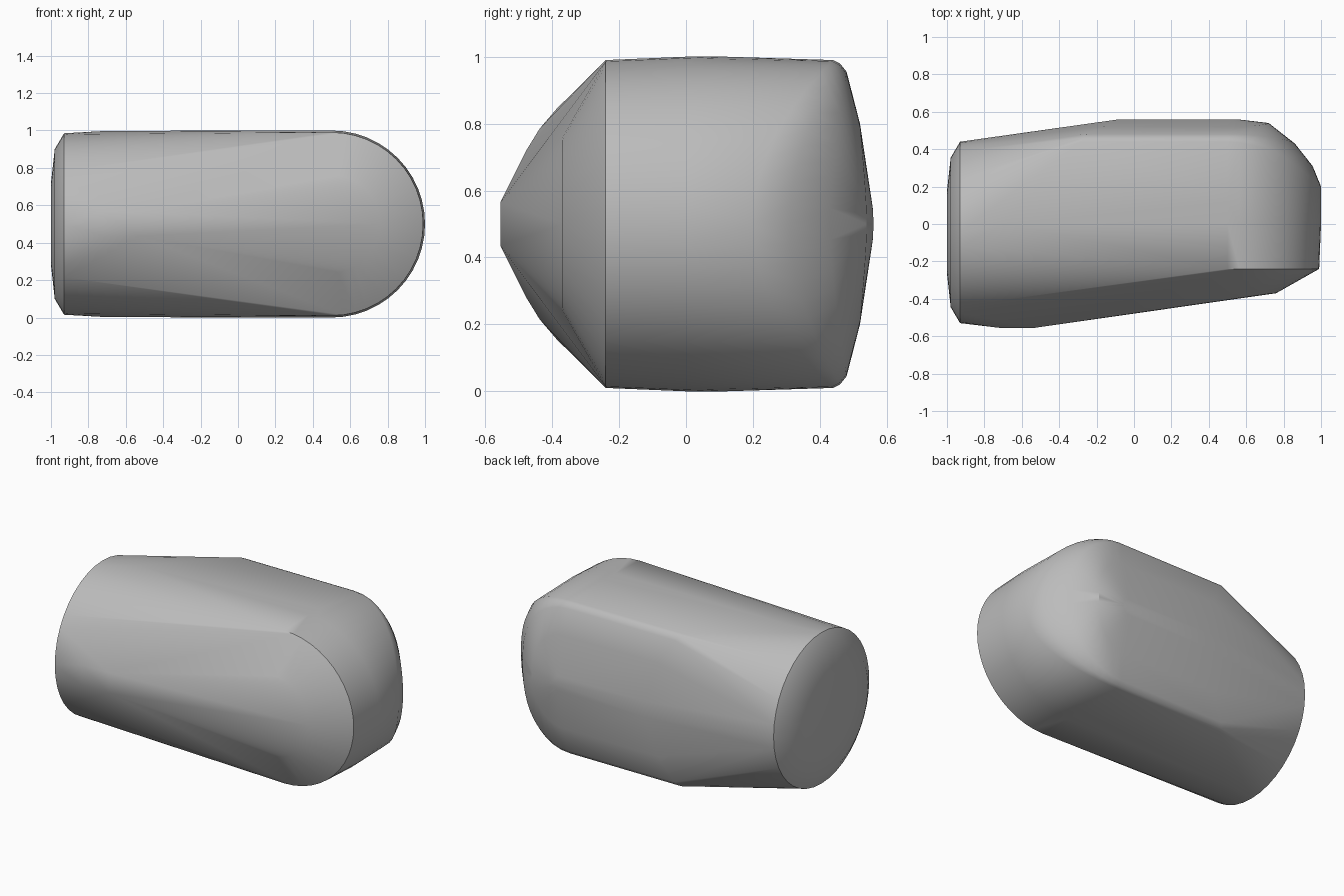
import bpy
import bmesh
import math

cube = bpy.data.objects.get("Cube")
if cube:
    bpy.data.objects.remove(cube, do_unlink=True)

MID = 0.5      # height of the long axis
CENTRE_X = 0.5  # centre of the rounded end
points = []


def arc(radius, y, steps=24):
    """Half circle around the rounded end, facing +x."""
    for i in range(steps + 1):
        a = math.pi * (i / steps - 0.5)
        points.append((CENTRE_X + radius * math.cos(a), y, MID + radius * math.sin(a)))


def ring(x, radius, y=-0.045, steps=40):
    """Full circle around the long axis."""
    for i in range(steps):
        a = math.tau * i / steps
        points.append((x, y + radius * math.cos(a), MID + radius * math.sin(a)))


def pair(x, y, offset):
    """Two points mirrored about the long axis."""
    points.extend([(x, y, MID + offset), (x, y, MID - offset)])


# Domed circular end
ring(-1.0, 0.22)
ring(-0.98, 0.40)
ring(-0.93, 0.485)

# Rounded end: shallow front face and its rim
arc(0.26, -0.37)
arc(0.49, -0.24)
arc(0.50, 0.0)

# Rounded end: back corner, tighter at mid height than at top and bottom
side = [(0.50, 0.20), (0.455, 0.31), (0.36, 0.43), (0.22, 0.54), (0.05, 0.56)]
top = [(0.49, 0.44), (0.48, 0.46), (0.455, 0.48), (0.30, 0.52), (0.05, 0.558)]
STEPS = 24
for i in range(STEPS + 1):
    a = math.pi * (i / STEPS - 0.5)
    blend = math.sin(a) ** 2
    for (r0, y0), (r1, y1) in zip(side, top):
        r = r0 + (r1 - r0) * blend
        y = y0 + (y1 - y0) * blend
        points.append((CENTRE_X + r * math.cos(a), y, MID + r * math.sin(a)))

# Bowed edge where the back starts to taper
for r, y in top:
    pair(-0.09 - 0.4 * r * r * 2, y, r)

# Front bulge and the widest lines of the top and bottom
for x in (-0.72, -0.53):
    pair(x, -0.555, 0.065)
pair(-0.70, 0.0, 0.498)
pair(0.50, 0.12, 0.50)

# Skin all the guide curves with one convex shell
bm = bmesh.new()
for p in points:
    bm.verts.new(p)
bmesh.ops.remove_doubles(bm, verts=bm.verts, dist=0.002)
hull = bmesh.ops.convex_hull(bm, input=bm.verts)
unused = {g for g in hull["geom_interior"] + hull["geom_unused"]
          if isinstance(g, bmesh.types.BMVert)}
bmesh.ops.delete(bm, geom=list(unused), context="VERTS")
bmesh.ops.dissolve_limit(bm, angle_limit=math.radians(0.5), verts=bm.verts, edges=bm.edges)
bmesh.ops.recalc_face_normals(bm, faces=bm.faces)
mesh = bpy.data.meshes.new("rounded_shell")
bm.to_mesh(mesh)
bm.free()

shell = bpy.data.objects.new("rounded_shell", mesh)
bpy.context.collection.objects.link(shell)

grey = bpy.data.materials.new("plain_grey")
grey.use_nodes = True
colour = (0.5, 0.5, 0.5, 1.0)
grey.diffuse_color = colour
grey.node_tree.nodes["Principled BSDF"].inputs["Base Color"].default_value = colour
mesh.materials.append(grey)

# Smooth surface with crisp rims
bpy.ops.object.select_all(action="DESELECT")
shell.select_set(True)
bpy.context.view_layer.objects.active = shell
bpy.ops.object.shade_smooth_by_angle(angle=math.radians(30))
